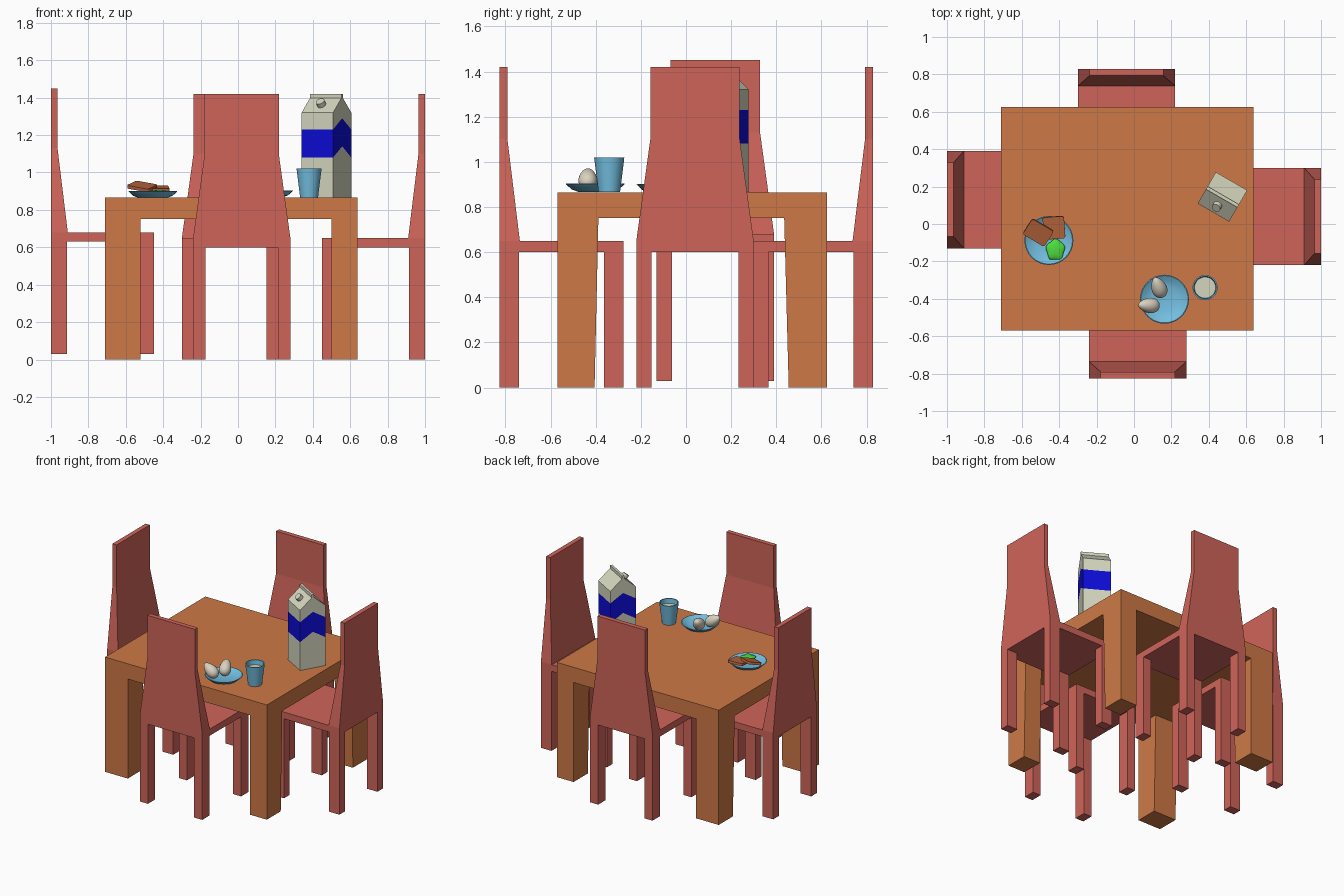
import bpy, bmesh, math, random
from mathutils import Matrix, Vector

if "Cube" in bpy.data.objects:
    bpy.data.objects.remove(bpy.data.objects["Cube"])

random.seed(3)


def material(name, rgb):
    m = bpy.data.materials.new(name)
    lin = [((c / 255 + 0.055) / 1.055) ** 2.4 if c > 10 else c / 255 / 12.92 for c in rgb]
    m.diffuse_color = (*lin, 1)
    m.use_nodes = True
    m.node_tree.nodes["Principled BSDF"].inputs["Base Color"].default_value = m.diffuse_color
    return m


WOOD = material("orange wood", (206, 121, 70))
RED = material("chair red", (207, 100, 90))
DISH = material("dish blue", (115, 190, 224))
CREAM = material("carton cream", (212, 214, 190))
BLUE = material("band blue", (12, 12, 215))
EGG = material("egg shell", (218, 210, 192))
TOAST = material("toast brown", (188, 104, 62))
GREEN = material("leaf green", (78, 222, 62))


def finish(bm, name, mats, matrix=None, smooth=False):
    bmesh.ops.recalc_face_normals(bm, faces=bm.faces)
    if matrix:
        bm.transform(matrix)
    me = bpy.data.meshes.new(name)
    bm.to_mesh(me)
    bm.free()
    for m in mats:
        me.materials.append(m)
    if smooth:
        me.polygons.foreach_set("use_smooth", [True] * len(me.polygons))
        me.set_sharp_from_angle(angle=math.radians(40))
    ob = bpy.data.objects.new(name, me)
    bpy.context.collection.objects.link(ob)
    return ob


def loft(name, sections, mat, matrix=None):
    """Stack of rectangles, each (z, x0, x1, y0, y1)."""
    bm = bmesh.new()
    rings = [[bm.verts.new(p) for p in ((x0, y0, z), (x1, y0, z), (x1, y1, z), (x0, y1, z))]
             for z, x0, x1, y0, y1 in sections]
    for a, b in zip(rings, rings[1:]):
        for i in range(4):
            j = (i + 1) % 4
            bm.faces.new((a[i], a[j], b[j], b[i]))
    bm.faces.new(rings[0][::-1])
    bm.faces.new(rings[-1])
    return finish(bm, name, [mat], matrix)


def lathe(name, profile, mat, loc, steps=32):
    bm = bmesh.new()
    vs = [bm.verts.new((r, 0, z)) for r, z in profile]
    es = [bm.edges.new(p) for p in zip(vs, vs[1:])]
    bmesh.ops.spin(bm, geom=vs + es, axis=(0, 0, 1), cent=(0, 0, 0), steps=steps, angle=math.tau)
    bmesh.ops.remove_doubles(bm, verts=bm.verts, dist=1e-5)
    return finish(bm, name, [mat], Matrix.Translation(loc), True)


# Table: slab and four legs tapering on their inner y side
loft("table_top", [(0.75, -0.71, 0.64, -0.57, 0.625), (0.865, -0.71, 0.64, -0.57, 0.625)], WOOD)
for side, x0, x1 in (("left", -0.71, -0.52), ("right", 0.50, 0.64)):
    loft(f"table_front_{side}_leg", [(0, x0, x1, -0.57, -0.405), (0.75, x0, x1, -0.57, -0.388)], WOOD)
    loft(f"table_back_{side}_leg", [(0, x0, x1, 0.455, 0.625), (0.75, x0, x1, 0.435, 0.625)], WOOD)


# Chair: local y runs from the outer back towards the table
def chair(name, loc, turn):
    m = Matrix.Translation(loc) @ Matrix.Rotation(math.radians(turn), 4, 'Z')
    w, d = 0.26, 0.55
    loft(name + "_seat", [(0.60, -w, w, 0, d), (0.65, -w, w, 0, d)], RED, m)
    loft(name + "_backrest", [(0.65, -w, w, 0, 0.09), (1.10, -0.198, 0.198, 0, 0.035),
                              (1.42, -0.198, 0.198, 0, 0.035)], RED, m)
    for i, x in enumerate((-w, w - 0.067)):
        for j, y in enumerate((0, d - 0.087)):
            loft(f"{name}_leg_{i}{j}", [(0, x, x + 0.067, y, y + 0.087),
                                        (0.60, x, x + 0.067, y, y + 0.087)], RED, m)


chair("front_chair", (0.02, -0.826, 0), 0)
chair("right_chair", (1.0, 0.04, 0), 90)
chair("back_chair", (-0.04, 0.828, 0), 180)
chair("left_chair", (-1.0, 0.13, 0.03), -90)

# Carton: six-point rings whose side midpoints rise into chevrons and the gable
place = Matrix.Translation((0.473, 0.145, 0)) @ Matrix.Rotation(math.radians(-30), 4, 'Z')
h = 0.097
bm = bmesh.new()
rings = []
for z, rise in ((0.867, 0), (1.08, 0.06), (1.23, 0.06), (1.32, 0.085)):
    rings.append([bm.verts.new(p) for p in (
        (-h, -h, z), (h, -h, z), (h, 0, z + rise), (h, h, z), (-h, h, z), (-h, 0, z + rise))])
for k, (a, b) in enumerate(zip(rings, rings[1:])):
    for i in range(6):
        j = (i + 1) % 6
        bm.faces.new((a[i], a[j], b[j], b[i])).material_index = int(k == 1)
t = rings[-1]
bm.faces.new((t[0], t[1], t[2], t[5]))
bm.faces.new((t[5], t[2], t[3], t[4]))
bm.faces.new(rings[0][::-1])
finish(bm, "carton", [CREAM, BLUE], place)
loft("carton_ridge", [(1.39, -h, h, -0.009, 0.009), (1.42, -h, h, -0.009, 0.009)], CREAM, place)
bm = bmesh.new()
bmesh.ops.create_cone(bm, cap_ends=True, segments=20, radius1=0.024, radius2=0.024, depth=0.05)
tilt = Vector((0, -0.66, 0.75)).to_track_quat('Z', 'Y').to_matrix().to_4x4()
finish(bm, "carton_cap", [CREAM], place @ Matrix.Translation((0, -0.052, 1.362)) @ tilt, True)

# Cup with milk
lathe("cup", [(0, 0.867), (0.048, 0.867), (0.067, 1.02), (0.060, 1.02), (0.046, 0.885), (0, 0.885)],
      DISH, (0.38, -0.34, 0))
lathe("milk", [(0, 0.985), (0.0565, 0.985), (0.050, 0.93), (0, 0.93)], CREAM, (0.38, -0.34, 0))

# Plates
dish = [(0, 0.867), (0.075, 0.867), (0.105, 0.878), (0.131, 0.902),
        (0.126, 0.904), (0.10, 0.888), (0.07, 0.878), (0, 0.876)]
lathe("egg_plate", dish, DISH, (0.163, -0.402, 0))
lathe("toast_plate", dish, DISH, (-0.455, -0.088, -0.003))


# Eggs: tapered spheres leaning on the plate
def egg(name, loc, heading, lift):
    bm = bmesh.new()
    bmesh.ops.create_uvsphere(bm, u_segments=24, v_segments=16, radius=1)
    for v in bm.verts:
        taper = 1 - 0.25 * v.co.z
        v.co = (v.co.x * 0.04 * taper, v.co.y * 0.04 * taper, v.co.z * 0.064)
    a, e = math.radians(heading), math.radians(lift)
    axis = Vector((math.cos(a) * math.cos(e), math.sin(a) * math.cos(e), math.sin(e)))
    finish(bm, name, [EGG], Matrix.Translation(loc) @ axis.to_track_quat('Z', 'Y').to_matrix().to_4x4(), True)


egg("left_egg", (0.078, -0.435, 0.926), 178, 35)
egg("right_egg", (0.132, -0.338, 0.926), 112, 35)


# Toast slices with rounded corners
def toast(name, size, loc, turn, tip):
    bm = bmesh.new()
    bmesh.ops.create_cube(bm, size=1)
    bm.transform(Matrix.Diagonal((*size, 1)))
    upright = [e for e in bm.edges if abs(e.verts[0].co.z - e.verts[1].co.z) > 0.001]
    bmesh.ops.bevel(bm, geom=upright, offset=0.012, segments=3, affect='EDGES', profile=0.5)
    finish(bm, name, [TOAST], Matrix.Translation(loc) @ Matrix.Rotation(math.radians(tip), 4, 'X')
           @ Matrix.Rotation(math.radians(turn), 4, 'Z'))


toast("lower_toast", (0.115, 0.12, 0.018), (-0.428, -0.02, 0.913), 4, 8)
toast("upper_toast", (0.135, 0.10, 0.018), (-0.512, -0.045, 0.925), -32, 17)

# Leaf: flattened crinkled blob
bm = bmesh.new()
bmesh.ops.create_icosphere(bm, subdivisions=3, radius=1)
for v in bm.verts:
    a = math.atan2(v.co.y, v.co.x)
    k = 1 + 0.08 * math.sin(5 * a) + random.uniform(-0.03, 0.03)
    v.co = (v.co.x * 0.05 * k, v.co.y * 0.056 * k, v.co.z * 0.016 * k)
finish(bm, "lettuce_leaf", [GREEN], Matrix.Translation((-0.42, -0.138, 0.891)), True)
